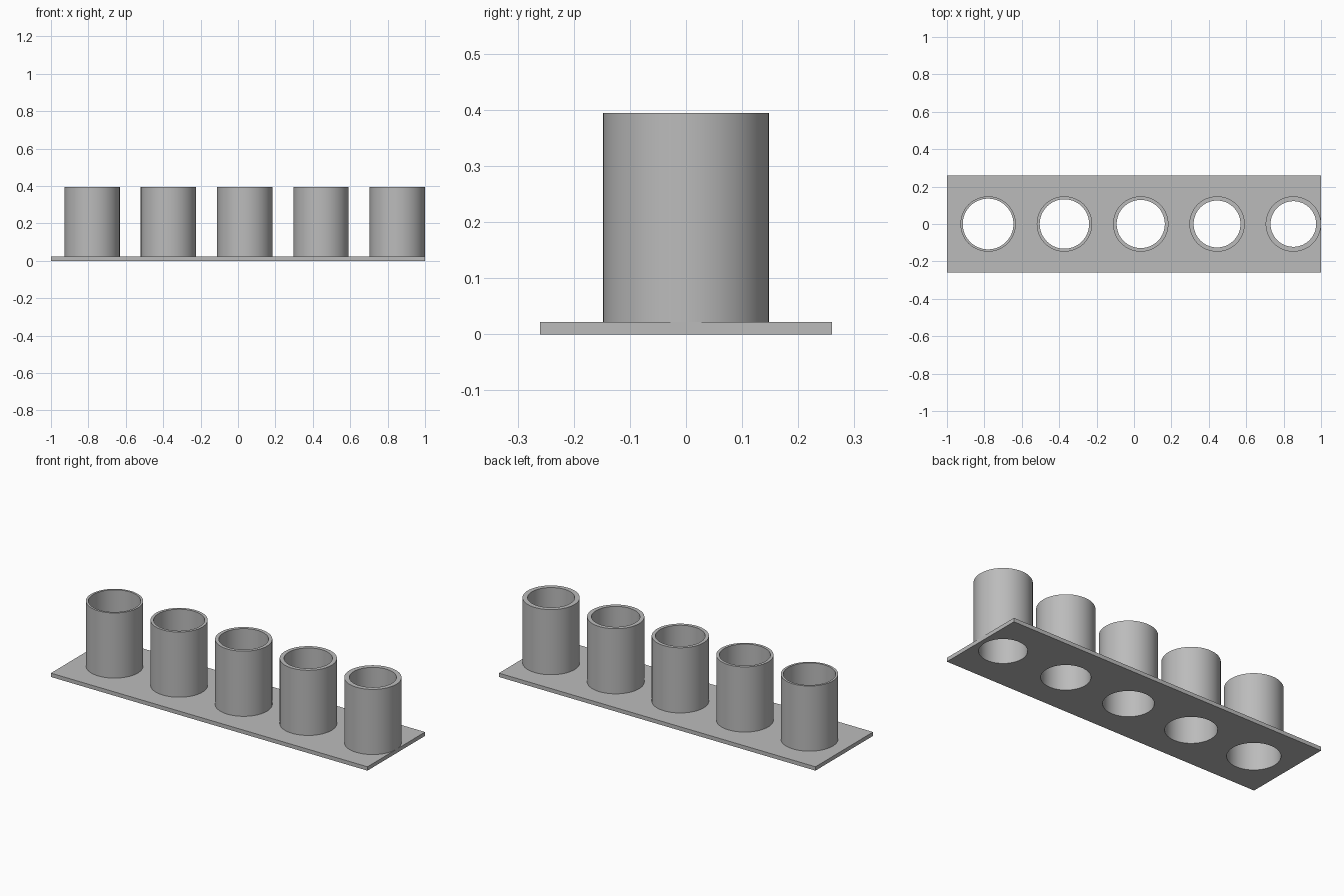
import bpy, bmesh, math

cube = bpy.data.objects.get("Cube")
if cube:
    bpy.data.objects.remove(cube, do_unlink=True)

HALF_WIDTH, THICKNESS, TOP = 0.26, 0.022, 0.394
OUTER, SEGMENTS = 0.148, 96
# Five evenly spaced tubes whose bores narrow toward +x
TUBES = [(-0.78 + 0.408 * i, 0.1355 - 0.0034 * i) for i in range(5)]

grey = bpy.data.materials.new("plain grey")
grey.use_nodes = True
colour = (0.5, 0.5, 0.5, 1)
grey.diffuse_color = colour
grey.node_tree.nodes["Principled BSDF"].inputs["Base Color"].default_value = colour


def ring(bm, radius, x, z):
    angles = [math.tau * i / SEGMENTS for i in range(SEGMENTS)]
    return [bm.verts.new((x + radius * math.cos(a), radius * math.sin(a), z)) for a in angles]


def loop_edges(bm, verts):
    return [bm.edges.new((v, verts[i - 1])) for i, v in enumerate(verts)]


def finish(bm, name):
    bmesh.ops.recalc_face_normals(bm, faces=bm.faces)
    mesh = bpy.data.meshes.new(name)
    bm.to_mesh(mesh)
    bm.free()
    mesh.materials.append(grey)
    obj = bpy.data.objects.new(name, mesh)
    bpy.context.collection.objects.link(obj)
    bpy.ops.object.select_all(action="DESELECT")
    obj.select_set(True)
    bpy.context.view_layer.objects.active = obj
    bpy.ops.object.shade_smooth_by_angle(angle=math.radians(30))


# Base plate: rectangle with round holes, extruded upward
bm = bmesh.new()
corners = [(-1, -1), (1, -1), (1, 1), (-1, 1)]
edges = loop_edges(bm, [bm.verts.new((x, y * HALF_WIDTH, 0)) for x, y in corners])
for x, bore in TUBES:
    edges += loop_edges(bm, ring(bm, bore, x, 0))
bmesh.ops.triangle_fill(bm, edges=edges, use_beauty=True, use_dissolve=False, normal=(0, 0, 1))
raised = bmesh.ops.extrude_face_region(bm, geom=bm.faces[:], use_keep_orig=True)["geom"]
bmesh.ops.translate(bm, vec=(0, 0, THICKNESS),
                    verts=[v for v in raised if isinstance(v, bmesh.types.BMVert)])
finish(bm, "base_plate")

# Tubes: outer wall, flat rim and bore wall
for number, (x, bore) in enumerate(TUBES, 1):
    bm = bmesh.new()
    profile = [(OUTER, THICKNESS), (OUTER, TOP), (bore, TOP), (bore, THICKNESS)]
    rings = [ring(bm, r, x, z) for r, z in profile]
    for a, b in zip(rings, rings[1:] + rings[:1]):
        for i in range(SEGMENTS):
            bm.faces.new((a[i - 1], a[i], b[i], b[i - 1]))
    finish(bm, f"tube_{number}")
